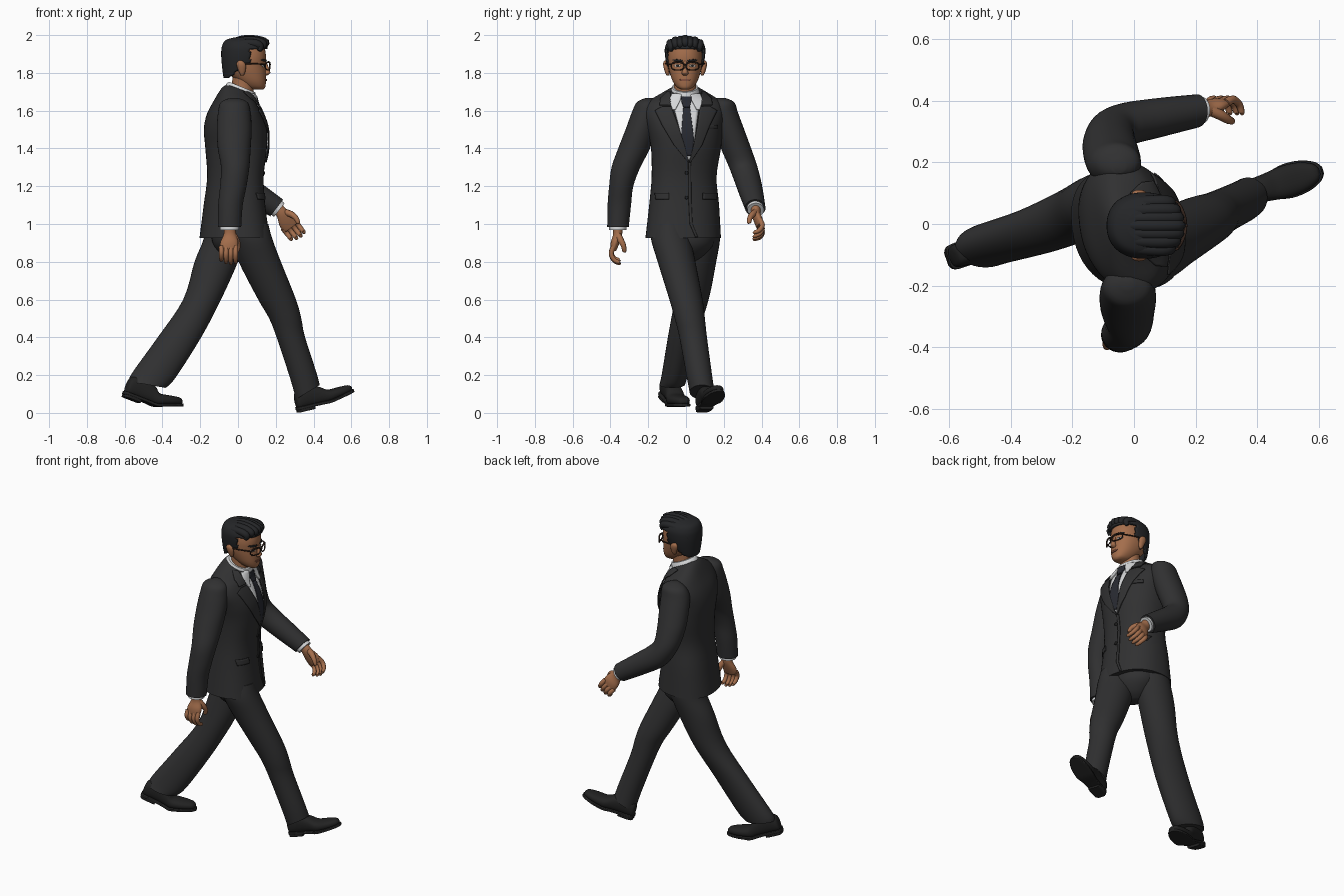
import bpy, bmesh, math
from mathutils import Vector, Matrix
from mathutils.bvhtree import BVHTree


def mat(name, r, g, b):
    m = bpy.data.materials.new(name)
    m.diffuse_color = (r, g, b, 1)
    return m


SUIT = mat("charcoal suit", .030, .030, .031)
SHIRT = mat("white shirt", .68, .69, .70)
TIE = mat("dark tie", .022, .024, .032)
SKIN = mat("tan skin", .37, .155, .072)
LIPS = mat("lips", .24, .085, .05)
HAIR = mat("black hair", .018, .019, .021)
SHOE = mat("black leather", .016, .016, .016)
FRAME = mat("glasses frame", .035, .018, .012)
EYE = mat("eye white", .65, .62, .58)


def spline(rows, k):
    """Catmull-Rom through rows of numbers, k steps per span."""
    rows = [Vector(r) for r in rows]
    out = []
    for i in range(len(rows) - 1):
        a, b = rows[max(i - 1, 0)], rows[i]
        c, d = rows[i + 1], rows[min(i + 2, len(rows) - 1)]
        for j in range(k):
            t = j / k
            out.append(.5 * (2 * b + (c - a) * t + (2 * a - 5 * b + 4 * c - d) * t * t
                             + (3 * b - a - 3 * c + d) * t ** 3))
    return out + [rows[-1]]


def finish(name, bm, m):
    me = bpy.data.meshes.new(name)
    bm.to_mesh(me)
    bm.free()
    me.materials.append(m)
    ob = bpy.data.objects.new(name, me)
    bpy.context.collection.objects.link(ob)
    return ob


def loft(name, sections, m, n=32, k=4, e=2.0, xf=None, keep=None):
    """Skin rings (x, y, z, rx, ry, slope): superellipses sheared in z by slope."""
    bm = bmesh.new()
    rings = []
    for x, y, z, rx, ry, sl in spline([tuple(s) + (0,) * (6 - len(s)) for s in sections], k):
        ring = []
        for i in range(n):
            a = math.tau * i / n
            c, s = math.cos(a), math.sin(a)
            dx = rx * math.copysign(abs(c) ** (2 / e), c)
            dy = ry * math.copysign(abs(s) ** (2 / e), s)
            p = (x + dx, y + dy, z + sl * dx)
            ring.append(bm.verts.new(xf(*p) if xf else p))
        rings.append(ring)
    for r, q in zip(rings, rings[1:]):
        for i in range(n):
            bm.faces.new((r[i], r[(i + 1) % n], q[(i + 1) % n], q[i]))
    bm.faces.new(rings[0])
    bm.faces.new(rings[-1])
    bmesh.ops.recalc_face_normals(bm, faces=bm.faces)
    if keep:
        bad = [f for f in bm.faces if not keep(f.calc_center_median())]
        bmesh.ops.delete(bm, geom=bad, context='FACES')
    return finish(name, bm, m)


def tube(name, pts, m, xf=None, closed=False, k=4):
    """Round tube through points (x, y, z, radius)."""
    pts = spline(pts, k)
    cu = bpy.data.curves.new(name, 'CURVE')
    cu.dimensions, cu.bevel_depth, cu.bevel_resolution, cu.use_fill_caps = '3D', 1, 3, True
    sp = cu.splines.new('POLY')
    sp.points.add(len(pts) - 1)
    sp.use_cyclic_u = closed
    for p, q in zip(sp.points, pts):
        p.co = (*(xf(*q[:3]) if xf else q[:3]), 1)
        p.radius = q[3]
    cu.materials.append(m)
    ob = bpy.data.objects.new(name, cu)
    bpy.context.collection.objects.link(ob)
    bpy.ops.object.select_all(action='DESELECT')
    ob.select_set(True)
    bpy.context.view_layer.objects.active = ob
    bpy.ops.object.convert(target='MESH')
    return ob


def tree(ob):
    return BVHTree.FromPolygons([v.co for v in ob.data.vertices],
                                [p.vertices for p in ob.data.polygons])


def patch(name, rows, m, target, off, nz=8, ny=8, thick=.006):
    """Plate laid on the front (+x) of target; rows are (z, y0, y1)."""
    bm = bmesh.new()
    grid = []
    for i in range((len(rows) - 1) * nz + 1):
        j = min(i // nz, len(rows) - 2)
        z, y0, y1 = Vector(rows[j]).lerp(Vector(rows[j + 1]), i / nz - j)
        line = []
        for c in range(ny + 1):
            y = y0 + (y1 - y0) * c / ny
            hit = target.ray_cast(Vector((1, y, z)), Vector((-1, 0, 0)))[0]
            hit = hit or target.find_nearest(Vector((.1, y, z)))[0]
            line.append(bm.verts.new((hit.x + off, y, z)))
        grid.append(line)
    for r, q in zip(grid, grid[1:]):
        for c in range(ny):
            bm.faces.new((r[c], q[c], q[c + 1], r[c + 1]))
    ob = finish(name, bm, m)
    s = ob.modifiers.new("thickness", 'SOLIDIFY')
    s.thickness, s.offset = thick, 0
    return ob


# jacket body, slightly turned so the left shoulder sits back
jacket = loft("jacket_body", [
    (-.02, -.015, .925, .183, .200), (-.02, -.01, 1.1, .16, .185), (-.015, -.01, 1.25, .147, .172),
    (-.01, 0, 1.4, .160, .185), (-.015, -.005, 1.5, .163, .200), (-.02, -.008, 1.58, .142, .215),
    (-.015, -.008, 1.645, .108, .195, -.1), (0, -.005, 1.69, .085, .115, -.35),
    (.01, -.005, 1.71, .07, .075, -.4)], SUIT, n=48, e=2.3, xf=lambda x, y, z: (x - .13 * y, y, z))
body = tree(jacket)

# sleeves
loft("right_sleeve", [
    (-.02, -.19, 1.668, .02, .02), (-.02, -.205, 1.645, .07, .055), (-.02, -.212, 1.59, .086, .075),
    (-.02, -.24, 1.5, .092, .080), (-.02, -.275, 1.4, .087, .084), (-.015, -.318, 1.3, .075, .076),
    (-.025, -.343, 1.2, .070, .064), (-.04, -.353, 1.1, .065, .062), (-.045, -.36, .985, .062, .057)], SUIT)
loft("left_sleeve", [
    (-.05, .185, 1.668, .02, .02), (-.055, .2, 1.645, .07, .055), (-.065, .2, 1.59, .088, .075),
    (-.075, .232, 1.49, .09, .080), (-.08, .265, 1.4, .085, .080), (-.07, .30, 1.31, .073, .076, .2),
    (-.02, .325, 1.235, .058, .070, .8), (.08, .345, 1.165, .045, .064, 1.1),
    (.205, .367, 1.085, .034, .054, 1.3)], SUIT)
loft("right_shirt_cuff", [(-.045, -.36, 1.0, .05, .046), (-.045, -.361, .968, .05, .046)], SHIRT)
loft("left_shirt_cuff", [(.19, .365, 1.096, .028, .044, 1.3), (.219, .369, 1.074, .028, .044, 1.3)], SHIRT)


# hands: built hanging from the wrist, thumb forward, fingers curling toward the palm
def hand(side, place):
    loft(side + "_palm", [(0, 0, .02, .03, .026), (0, 0, -.02, .033, .024), (-.003, -.012, -.06, .047, .024),
                          (-.006, -.02, -.095, .046, .018), (-.006, -.02, -.108, .036, .012)], SKIN, n=20, xf=place)
    for i in range(4):
        x, f = .03 - .025 * i, (1, 1.06, 1, .85)[i]
        tube(f"{side}_finger_{i + 1}", [(x, -.022, -.085, .014), (x, -.034, -.085 - .037 * f, .0135),
                                        (x, -.018, -.085 - .070 * f, .012), (x, .008, -.085 - .083 * f, .010),
                                        (x, .013, -.085 - .082 * f, .005)], SKIN, place)
    tube(side + "_thumb", [(.015, 0, -.02, .018), (.035, .016, -.05, .017), (.043, .031, -.08, .014),
                           (.038, .036, -.108, .011), (.036, .036, -.114, .005)], SKIN, place)


swing = Matrix.Rotation(-math.radians(38), 3, 'Y')
hand("right", lambda x, y, z: (x - .043, y - .362, z + .965))
hand("left", lambda x, y, z: swing @ Vector((x, -y, z)) + Vector((.222, .37, 1.07)))

# trousers: right leg steps forward across the midline, left leg trails
loft("right_trouser_leg", [
    (.04, -.085, 1.0, .12, .095), (.07, -.08, .92, .112, .105), (.115, -.05, .8, .112, .10),
    (.207, 0, .6, .100, .088), (.25, .02, .5, .085, .08), (.28, .038, .4, .073, .073, .1),
    (.345, .07, .2, .068, .068, .3), (.37, .085, .11, .063, .066, .6)], SUIT)
loft("left_trouser_leg", [
    (-.06, .08, 1.0, .12, .095), (-.07, .08, .92, .112, .100), (-.115, .065, .8, .115, .095),
    (-.19, .03, .6, .100, .09), (-.31, -.02, .4, .115, .076), (-.445, -.06, .2, .112, .069, -.15),
    (-.482, -.073, .15, .098, .068, -.18)], SUIT)
loft("trouser_seat", [(0, 0, .80, .03, .04), (0, 0, .83, .08, .09), (-.005, 0, .9, .13, .15),
                      (-.01, 0, 1.0, .13, .15)], SUIT)


# shoes: bent at the ball of the foot, then turned and set down
def shoe(side, ball, yaw, heel_pitch, toe_pitch, size):
    turn = Matrix.Rotation(math.radians(yaw), 3, 'Z')

    def place(h, y, l):
        u = l - .17
        t = min(max(u / .06 + .5, 0), 1)
        a = math.radians(heel_pitch + (toe_pitch - heel_pitch) * t)
        p = Vector((u * math.cos(a) - h * math.sin(a), y, u * math.sin(a) + h * math.cos(a)))
        return turn @ (p * size) + Vector(ball)

    loft(side + "_shoe_upper", [
        (.055, 0, 0, .025, .02), (.06, 0, .012, .045, .034), (.07, 0, .07, .056, .038), (.06, 0, .13, .045, .043),
        (.045, 0, .19, .030, .050), (.04, 0, .25, .024, .046), (.037, 0, .295, .018, .03),
        (.035, 0, .31, .008, .012)], SHOE, n=28, e=2.4, xf=place)
    loft(side + "_shoe_sole", [
        (.02, 0, -.003, .008, .02), (.02, 0, .012, .008, .037), (.02, 0, .07, .008, .039), (.019, 0, .13, .008, .043),
        (.018, 0, .19, .008, .054), (.018, 0, .25, .008, .05), (.018, 0, .297, .008, .032),
        (.018, 0, .315, .007, .012)], SHOE, n=28, e=6, xf=place)
    loft(side + "_shoe_heel", [(.01, 0, 0, .011, .022), (.01, 0, .014, .011, .036), (.01, 0, .06, .011, .038),
                               (.01, 0, .085, .011, .036)], SHOE, n=24, e=7, xf=place)


shoe("right", (.484, .135, .042), 17, 13, 23, 1.05)
shoe("left", (-.443, -.058, .022), 19, -20, 0, 1.1)

# shirt front, tie, lapels, collar
patch("shirt_front", [(1.67, -.075, .07), (1.6, -.06, .065), (1.45, -.02, .045), (1.34, .012, .022)], SHIRT, body, .003)
patch("tie_blade", [(1.62, -.014, .020), (1.45, -.027, .042), (1.36, -.008, .032)], TIE, body, .009)
patch("tie_knot", [(1.675, -.026, .028), (1.65, -.024, .028), (1.618, -.013, .019)], TIE, body, .014, thick=.009)
loft("shirt_collar", [(.012, -.005, 1.65, .088, .09, -.45), (.015, -.005, 1.70, .080, .077, -.45),
                      (.022, -.005, 1.725, .070, .068, -.4)], SHIRT)
for s, side in ((-1, "right"), (1, "left")):
    patch(side + "_collar_wing", [(1.69, s * .022, s * .075), (1.655, s * .03, s * .088),
                                  (1.605, s * .056, s * .072)], SHIRT, body, .012)
    patch(side + "_jacket_collar", [(1.70, s * .082, s * .10), (1.665, s * .083, s * .135),
                                    (1.63, s * .078, s * .14)], SUIT, body, .012)
    patch(side + "_lapel", [(1.622, s * .075, s * .125), (1.60, s * .07, s * .165), (1.52, s * .05 + .01, s * .125),
                            (1.42, s * .025 + .016, s * .075 + .01), (1.325, .016, s * .006 + .018)], SUIT, body, .010)
    patch(side + "_pocket_flap", [(1.165, s * .09, s * .165), (1.13, s * .09, s * .16)], SUIT, body, .005, nz=4)
patch("breast_pocket", [(1.525, .11, .165), (1.505, .11, .165)], SUIT, body, .004, nz=3)
patch("jacket_front_edge", [(1.33, .012, .026), (1.12, .014, .028), (1.0, .02, .034), (.93, .05, .062)], SUIT, body, .003, ny=2)
for z in (1.27, 1.14):
    patch("jacket_button", [(z + .009, .0, .006), (z + .005, -.006, .012), (z - .005, -.006, .012),
                            (z - .009, 0, .006)], SHOE, body, .006, nz=1, ny=2)

# neck and head
loft("neck", [(.01, -.005, 1.64, .062, .062), (.025, -.005, 1.72, .058, .058), (.03, -.005, 1.80, .06, .06)], SKIN)
skull = loft("head", [
    (.105, -.005, 1.712, .028, .020), (.092, -.005, 1.724, .052, .043), (.072, -.005, 1.755, .076, .065),
    (.048, -.005, 1.80, .100, .081), (.036, -.005, 1.84, .109, .089), (.036, -.005, 1.89, .112, .091),
    (.036, -.005, 1.94, .1, .08), (.036, -.005, 1.975, .06, .05)], SKIN, n=40, e=2.2)
face = tree(skull)
loft("nose", [(.14, -.005, 1.862, .008, .008), (.150, -.005, 1.835, .010, .010), (.155, -.005, 1.808, .015, .015),
              (.153, -.005, 1.797, .016, .018), (.148, -.005, 1.787, .008, .010)], SKIN, n=16)
patch("mouth", [(1.768, -.024, .014), (1.764, -.034, .024), (1.756, -.022, .012)], LIPS, face, .002, nz=3, thick=.005)


# eyes, brows, ears and glasses on both sides
for s, side in ((-1, "right"), (1, "left")):
    c = s * .039 - .005
    patch(side + "_eye", [(1.844, c - .009, c + .009), (1.838, c - .018, c + .018), (1.831, c - .009, c + .009)],
          EYE, face, .001, nz=3, thick=.004)
    patch(side + "_iris", [(1.844, c - .004, c + .004), (1.838, c - .007, c + .007), (1.831, c - .004, c + .004)],
          HAIR, face, .003, nz=2, thick=.003)
    patch(side + "_eyebrow", [(1.872, c - .016 + s * .01, c + .016 + s * .01), (1.867, c - .026, c + .026),
                              (1.861, c - .016 - s * .008, c + .016 - s * .008)], HAIR, face, .003, nz=3)
    loft(side + "_ear", [(.022, s * .090 - .005, 1.785, .006, .006), (.022, s * .094 - .005, 1.80, .015, .011),
                         (.018, s * .102 - .005, 1.835, .024, .013), (.014, s * .104 - .005, 1.855, .02, .011),
                         (.012, s * .102 - .005, 1.866, .006, .005)], SKIN, n=16)
    rim = []
    for i in range(25):
        a = math.tau * i / 24
        dy, dz = [math.copysign(abs(v) ** .75, v) for v in (math.cos(a), math.sin(a))]
        y = c + .034 * dy
        rim.append((.168 - 4.5 * (y + .005) ** 2, y, 1.836 + .021 * dz, .0035 + .0015 * max(dz, 0)))
    tube(side + "_glasses_rim", rim, FRAME, k=1)
    tube(side + "_glasses_temple", [(.145, c + s * .035, 1.846, .004), (.08, s * .096 - .005, 1.848, .004),
                                    (.015, s * .104 - .005, 1.85, .004)], FRAME)
tube("glasses_bridge", [(.168, -.012, 1.84, .0035), (.171, -.005, 1.844, .0035), (.168, .002, 1.84, .0035)], FRAME)


# hair shell with the face and nape cut away, and swept-back locks on top
def hairline(p):
    if p.x > .065:
        return p.z > 1.925
    if p.x > .04:
        return p.z > 1.85
    return p.z > 1.775 + max(p.x + .05, 0) * .75


shell = loft("hair_shell", [
    (-.005, -.005, 1.755, .066, .066), (.005, -.005, 1.79, .084, .082), (.02, -.005, 1.85, .106, .099),
    (.03, -.005, 1.90, .119, .107), (.035, -.005, 1.94, .120, .105), (.033, -.005, 1.972, .1, .085),
    (.03, -.005, 1.988, .05, .045)], HAIR, n=64, k=8, e=2.2, keep=hairline)
s = shell.modifiers.new("thickness", 'SOLIDIFY')
s.thickness, s.offset = .014, -1
for i in range(7):
    y = -.083 + .026 * i
    d = abs(y + .005)
    top = 1.975 - 3.2 * d * d + .003 * (i % 2)
    tube(f"hair_lock_{i + 1}", [(.135 - 4 * d * d, y, top - .038, .012), (.148 - 5 * d * d, y * .95, top - .016, .020),
                                (.09, y, top, .022), (.02, y * .95, top - .002, .022),
                                (-.035, y * .85, top - .028, .022), (-.062, y * .7, top - .07, .012)], HAIR)

# smooth shading everywhere, sharp edges kept
bpy.ops.object.select_all(action='SELECT')
bpy.context.view_layer.objects.active = jacket
bpy.ops.object.shade_smooth_by_angle(angle=math.radians(42))
